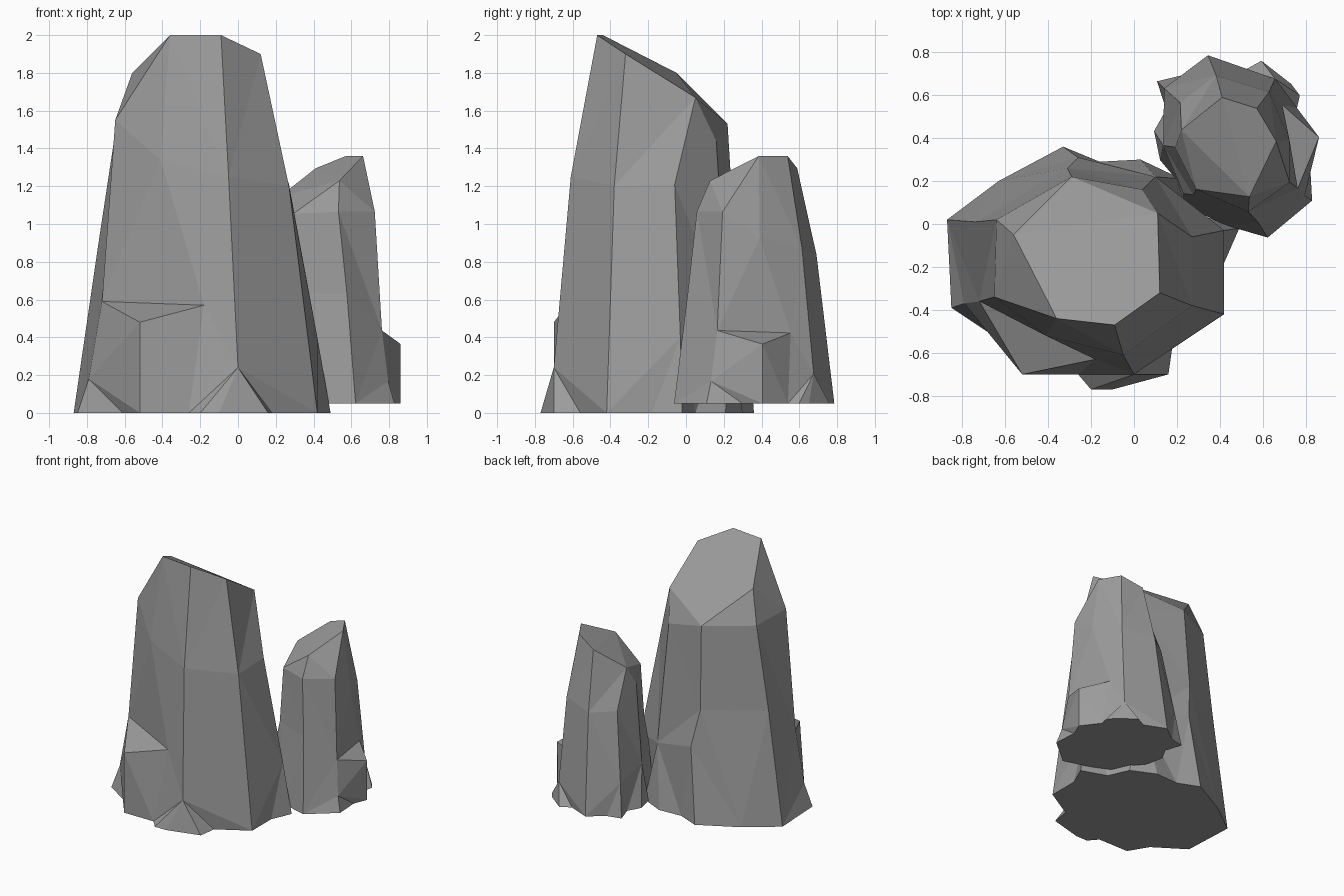
import bpy
import bmesh
from math import radians

default_cube = bpy.data.objects.get("Cube")
if default_cube:
    bpy.data.objects.remove(default_cube, do_unlink=True)

# One plain stone colour
stone = bpy.data.materials.new("grey_stone")
stone.use_nodes = True
stone_colour = (0.33, 0.33, 0.33, 1)
stone.diffuse_color = stone_colour
shader = stone.node_tree.nodes["Principled BSDF"]
shader.inputs["Base Color"].default_value = stone_colour
shader.inputs["Roughness"].default_value = 0.9

# Shared upper ridges of the rock, each listed from low to high
peak = (-.36, -.44, 2)
right_shoulder = (.11, .05, 1.67)
front_ridge = [(0, -.7, .24), (-.05, -.61, 1.25), (-.09, -.47, 2)]
right_ridge = [(.42, -.03, .4), (.27, -.06, 1.21), right_shoulder]
back_right_ridge = [(.1, .22, .49), (.04, .16, 1.44), right_shoulder]
back_ridge = [(-.26, .31, .59), (-.31, .26, .88), (-.29, .22, 1.53)]
left_ridge = [(-.74, .01, .89), (-.64, .02, 1.55), (-.56, -.05, 1.8)]
ledge_ridge = [(-.72, -.36, .59), (-.65, -.34, 1.55), peak]
chipped_ridge = [(-.79, -.37, .18)] + ledge_ridge
corner_ridge = [(.27, -.38, 1.2), (.12, -.32, 1.9)]
ledge_lip = [(-.52, -.7, .48)] + ledge_ridge
ledge_end = [(-.18, -.63, .57), (-.41, -.52, 1.34), peak]


def column(x, y, ridge):
    """A ground point continued upward by a ridge."""
    return [(x, y, 0)] + ridge


# Columns run counter-clockwise around the rock
columns = [
    column(-.2, -.77, front_ridge),
    column(-.1, -.77, front_ridge),
    column(.16, -.7, front_ridge),
    column(.18, -.56, front_ridge),
    column(.42, -.42, corner_ridge),
    column(.42, -.18, right_ridge),
    column(.49, -.02, right_ridge),
    column(.29, .05, back_right_ridge),
    column(.22, .21, back_right_ridge),
    column(.03, .3, back_right_ridge),
    column(-.16, .29, back_ridge),
    column(-.33, .36, back_ridge),
    column(-.63, .2, left_ridge),
    column(-.87, .02, left_ridge),
    column(-.85, -.39, chipped_ridge),
    column(-.61, -.55, chipped_ridge),
    column(-.52, -.7, ledge_lip),
    column(-.26, -.7, ledge_end),
]


def build_rock_mesh(name):
    bm = bmesh.new()
    verts = {}

    def vertex(point):
        if point not in verts:
            verts[point] = bm.verts.new(point)
        return verts[point]

    def facet(*points):
        if len(set(points)) == len(points):
            bm.faces.new([vertex(p) for p in points])

    def zip_columns(a, b):
        """Fill the gap between two columns, climbing the lower one first."""
        i = j = 0
        while i < len(a) - 1 or j < len(b) - 1:
            next_a = a[i + 1] if i < len(a) - 1 else None
            next_b = b[j + 1] if j < len(b) - 1 else None
            if next_a and next_a == next_b:
                facet(a[i], b[j], next_a)
                i, j = i + 1, j + 1
            elif next_b is None or (next_a and next_a[2] <= next_b[2]):
                facet(a[i], b[j], next_a)
                i += 1
            else:
                facet(a[i], b[j], next_b)
                j += 1

    # Side facets
    for k, side in enumerate(columns):
        zip_columns(side, columns[(k + 1) % len(columns)])

    # Sloping crown, fanned from the left shoulder
    rim = list(dict.fromkeys(side[-1] for side in columns))
    hub = left_ridge[-1]
    start = rim.index(hub)
    rim = rim[start:] + rim[:start]
    for p, q in zip(rim[1:], rim[2:]):
        facet(hub, p, q)

    # Flat underside
    facet(*[side[0] for side in reversed(columns)])

    bmesh.ops.recalc_face_normals(bm, faces=bm.faces[:])
    mesh = bpy.data.meshes.new(name)
    bm.to_mesh(mesh)
    bm.free()
    mesh.materials.append(stone)
    return mesh


def place(name, mesh, location=(0, 0, 0), turn=0, size=1):
    rock = bpy.data.objects.new(name, mesh)
    rock.location = location
    rock.rotation_euler.z = radians(turn)
    rock.scale = (size, size, size)
    bpy.context.collection.objects.link(rock)


# Tall rock and its smaller, turned neighbour
rock_mesh = build_rock_mesh("rock_facets")
place("tall_rock", rock_mesh)
place("small_rock", rock_mesh, (.29, .4, .05), 127, .655)
